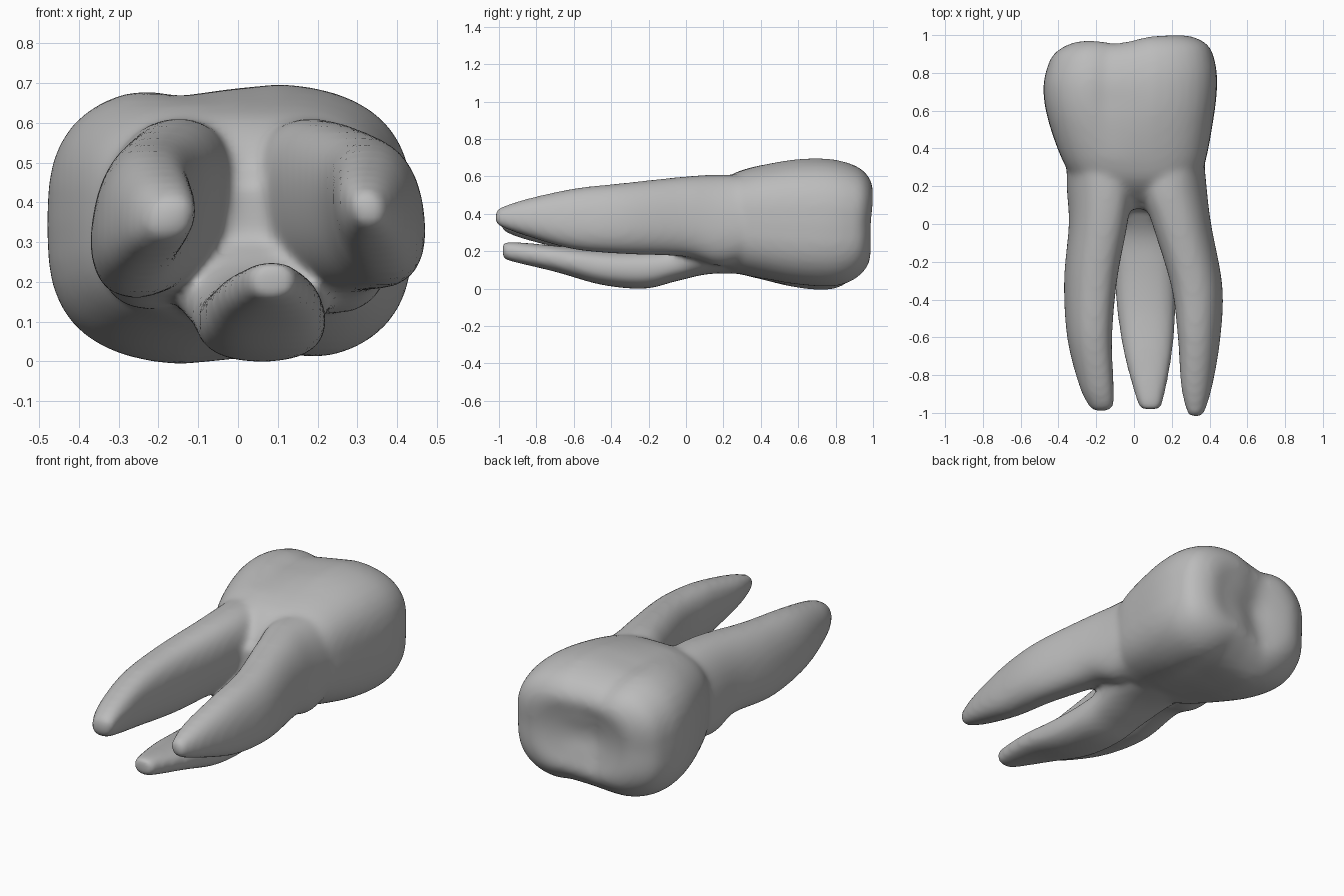
import bpy, bmesh, math
from mathutils import Vector

old = bpy.data.objects.get("Cube")
if old:
    bpy.data.objects.remove(old, do_unlink=True)

enamel = bpy.data.materials.new("plain grey")
enamel.use_nodes = True
GREY = (.5, .5, .5, 1)
enamel.diffuse_color = GREY
enamel.node_tree.nodes["Principled BSDF"].inputs["Base Color"].default_value = GREY

SIDES = 40
STEPS = 6


def spline(stations):
    """Catmull-Rom interpolation through the cross-section stations."""
    points = [stations[0]] + stations + [stations[-1]]
    result = []
    for a, b, c, d in zip(points, points[1:], points[2:], points[3:]):
        for step in range(STEPS):
            t = step / STEPS
            into, out_of = (c - a) / 2, (d - b) / 2
            bend = (c - b) * 3 - into * 2 - out_of
            twist = (b - c) * 2 + into + out_of
            result.append(b + t * (into + t * (bend + t * twist)))
    return result + [points[-1]]


def with_cap(stations, cap):
    """Close the last station with shrinking copies given as (scale, y offset)."""
    rings = [Vector(station) for station in stations]
    y, left, right, low, high = rings[-1]
    x, z = (left + right) / 2, (low + high) / 2
    for scale, offset in cap:
        wide, tall = (right - left) / 2 * scale, (high - low) / 2 * scale
        rings.append(Vector((y + offset, x - wide, x + wide, z - tall, z + tall)))
    return rings


def power(value, squareness):
    return math.copysign(abs(value) ** (2 / squareness), value)


def loft(bm, stations, cap, squareness, lean=0, warp=None):
    """Closed tube along y; each station is (y, x min, x max, z min, z max)."""
    rings = []
    for y, left, right, low, high in spline(with_cap(stations, cap)):
        ring = []
        for k in range(SIDES):
            angle = math.tau * k / SIDES
            dz = (high - low) / 2 * power(math.sin(angle), squareness)
            dx = (right - left) / 2 * power(math.cos(angle), squareness) + lean * dz
            co = Vector(((left + right) / 2 + dx, y, (low + high) / 2 + dz))
            ring.append(bm.verts.new(warp(co) if warp else co))
        rings.append(ring)
    faces = []
    for ring, following in zip(rings, rings[1:]):
        for k in range(SIDES):
            n = (k + 1) % SIDES
            faces.append(bm.faces.new((ring[k], ring[n], following[n], following[k])))
    faces += [bm.faces.new(rings[0][::-1]), bm.faces.new(rings[-1])]
    bmesh.ops.recalc_face_normals(bm, faces=faces)


def bump(value, centre, width):
    return math.exp(-((value - centre) / width) ** 2)


def ramp(value, start):
    return min(max((value - start) / .3, 0), 1)


def cusps(co):
    """Grooves between the cusps and a higher left side on the biting end."""
    height = co.z - .34
    co.y += ramp(co.y, .6) * (.06 * co.x + .04 * height
                              - .03 * bump(co.x, -.08, .1) - .01 * bump(height, 0, .1))
    groove = -.11 if height > 0 else .07
    co.z -= ramp(co.y, .35) * height * .1 * bump(co.x, groove, .1)
    return co


bm = bmesh.new()
root_tip = [(.55, -.03)]
biting_end = [(.75, .05), (.45, .04), (.1, .025)]

# crown, from the fork of the roots to the shallow biting end
loft(bm, [
    (.08, -.08, .14, .18, .44),
    (.2, -.27, .31, .1, .58),
    (.32, -.37, .375, .07, .64),
    (.55, -.455, .42, .01, .69),
    (.72, -.48, .44, -.01, .7),
    (.84, -.465, .43, 0, .68),
    (.93, -.425, .39, .05, .635),
], biting_end, squareness=2.9, warp=cusps)

# right upper root
loft(bm, [
    (.45, -.35, -.06, .2, .6),
    (.2, -.35, -.02, .13, .61),
    (0, -.34, -.04, .17, .6),
    (-.3, -.365, -.095, .16, .565),
    (-.6, -.35, -.12, .2, .53),
    (-.85, -.29, -.11, .26, .47),
    (-.96, -.24, -.11, .3, .425),
], root_tip, squareness=2.3, lean=.15)

# left upper root
loft(bm, [
    (.45, .08, .36, .2, .6),
    (.2, .04, .38, .12, .61),
    (0, .1, .405, .17, .6),
    (-.33, .2, .465, .185, .565),
    (-.6, .235, .455, .21, .535),
    (-.85, .25, .415, .28, .48),
    (-.99, .28, .375, .33, .435),
], root_tip, squareness=2.3, lean=-.12)

# lower root
loft(bm, [
    (.45, -.14, .22, .07, .4),
    (.15, -.17, .25, .08, .34),
    (-.05, -.125, .22, .04, .23),
    (-.22, -.105, .22, 0, .205),
    (-.45, -.09, .22, .02, .205),
    (-.7, -.05, .2, .09, .23),
    (-.95, .02, .15, .15, .25),
], root_tip, squareness=2.4)

mesh = bpy.data.meshes.new("molar_tooth")
bm.to_mesh(mesh)
bm.free()
mesh.materials.append(enamel)
tooth = bpy.data.objects.new("molar_tooth", mesh)
bpy.context.collection.objects.link(tooth)

# blend crown and roots into one smooth surface
remesh = tooth.modifiers.new("fuse", 'REMESH')
remesh.mode = 'VOXEL'
remesh.voxel_size = .016
remesh.use_smooth_shade = True
relax = tooth.modifiers.new("blend", 'SMOOTH')
relax.factor = .5
relax.iterations = 12
